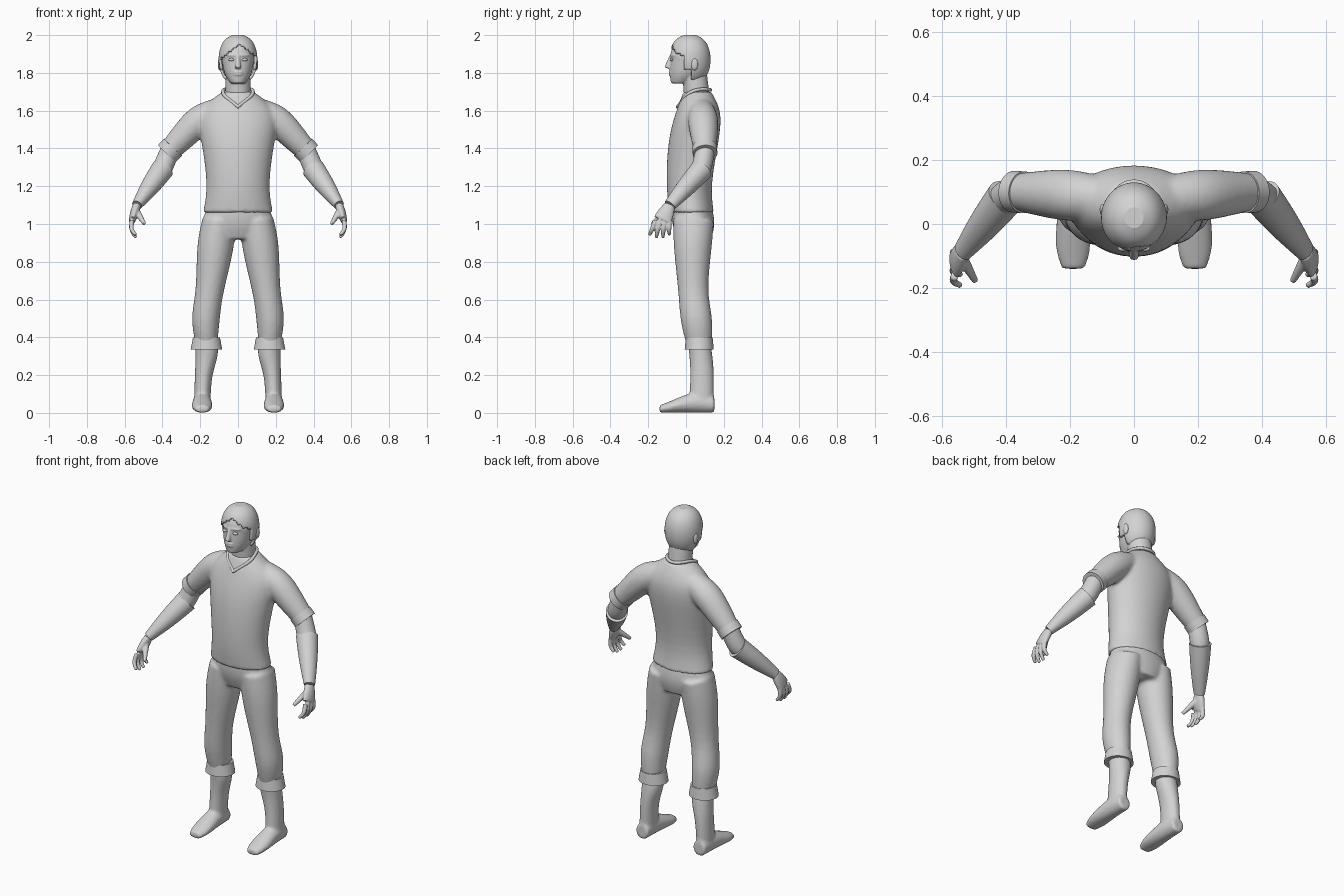
import bpy, bmesh, math
from mathutils import Vector

cube = bpy.data.objects.get("Cube")
if cube:
    bpy.data.objects.remove(cube)

grey = bpy.data.materials.new("plain_grey")
grey.use_nodes = True
tone = (.65, .65, .65, 1)
grey.diffuse_color = tone
grey.node_tree.nodes["Principled BSDF"].inputs["Base Color"].default_value = tone

X, Y, Z = Vector((1, 0, 0)), Vector((0, 1, 0)), Vector((0, 0, 1))
SIDES = 16


def at(x, y, z):
    return Vector((x, y, z))


def loft(bm, rings, side=1, axis=None, ref=Y):
    """Skin elliptical rings given as (centre, radius along ref, radius across)."""
    crease = bm.edges.layers.float.get("crease_edge")
    if crease is None:
        crease = bm.edges.layers.float.new("crease_edge")
    centres = [Vector((ring[0].x * side, ring[0].y, ring[0].z)) for ring in rings]
    last = len(rings) - 1
    loops = []
    for i, (centre, ring) in enumerate(zip(centres, rings)):
        before, after = centres[max(i - 1, 0)], centres[min(i + 1, last)]
        tangent = axis or (after - before).normalized()
        along = (ref - tangent * ref.dot(tangent)).normalized()
        across = along.cross(tangent)
        angles = [math.tau * k / SIDES for k in range(SIDES)]
        loops.append([bm.verts.new(centre + along * math.sin(a) * ring[1]
                                   + across * math.cos(a) * ring[-1]) for a in angles])
    for lower, upper in zip(loops, loops[1:]):
        for k in range(SIDES):
            bm.faces.new((lower[k - 1], lower[k], upper[k], upper[k - 1]))
    # Flat ends keep a crisp rim
    for end in (loops[0], loops[-1]):
        for edge in bm.faces.new(end).edges:
            edge[crease] = 1
            edge.smooth = False


def ball(bm, centre, *scale):
    made = bmesh.ops.create_uvsphere(bm, u_segments=SIDES, v_segments=SIDES, radius=1)
    for vert in made["verts"]:
        vert.co = centre + vert.co * Vector(scale)


def finish(bm, name, voxel=None, mirror=False):
    """Turn the lofts into one rounded object, fused when voxel is given."""
    bmesh.ops.recalc_face_normals(bm, faces=bm.faces[:])
    for face in bm.faces:
        face.smooth = True
    mesh = bpy.data.meshes.new(name)
    bm.to_mesh(mesh)
    bm.free()
    mesh.materials.append(grey)
    part = bpy.data.objects.new(name, mesh)
    bpy.context.collection.objects.link(part)
    rounding = part.modifiers.new("Rounding", "SUBSURF")
    rounding.levels = rounding.render_levels = 2
    if voxel:
        fuse = part.modifiers.new("Fuse", "REMESH")
        fuse.mode = "VOXEL"
        fuse.voxel_size = voxel
        fuse.use_smooth_shade = True
        part.modifiers.new("Relax", "SMOOTH").iterations = 3
    if mirror:
        part.modifiers.new("Mirror", "MIRROR")
    return part


# Joints of the left limbs
collarbone = at(.1, .08, 1.6)
shoulder = at(.2, .09, 1.56)
sleeve_end = at(.36, .1, 1.39)
elbow = at(.4, .085, 1.29)
wrist = at(.535, -.085, 1.1)
knuckles = at(.56, -.125, 1.02)
hip = at(.1, .04, 1.02)
thigh = at(.12, .035, .88)
knee = at(.15, .035, .64)
calf = at(.175, .055, .5)
trouser_end = at(.167, .07, .37)
ankle = at(.185, .087, .2)
heel = at(.19, .08, .04)

# Shirt: torso and both short sleeves
bm = bmesh.new()
hem, waist, chest = at(0, .03, 1.06), at(0, .01, 1.2), at(0, .04, 1.45)
yoke, throat = at(0, .07, 1.6), at(0, .06, 1.7)
loft(bm, [(hem, .12, .19), (waist, .12, .16), (chest, .14, .2),
          (yoke, .125, .23), (throat, .075, .085)], axis=Z)
for side in (1, -1):
    loft(bm, [(collarbone, .07), (shoulder, .085),
              (shoulder.lerp(sleeve_end, .5), .075), (sleeve_end, .06)], side)
finish(bm, "shirt", voxel=.011)

# Rolled sleeve ends
bm = bmesh.new()
loft(bm, [(shoulder.lerp(sleeve_end, t), .067) for t in (.9, 1.1)])
finish(bm, "sleeve_cuff", mirror=True)

# Neckline trim with a pointed front
curve = bpy.data.curves.new("collar", "CURVE")
curve.dimensions = "3D"
curve.bevel_depth = .009
front, left, back = at(0, -.045, 1.62), at(.08, .03, 1.7), at(0, .13, 1.71)
right = left * Vector((-1, 1, 1))
spline = curve.splines.new("BEZIER")
spline.bezier_points.add(3)
spline.use_cyclic_u = True
for point, spot in zip(spline.bezier_points, (front, left, back, right)):
    point.co = spot
    kind = "VECTOR" if spot is front else "AUTO"
    point.handle_left_type = point.handle_right_type = kind
curve.materials.append(grey)
bpy.context.collection.objects.link(bpy.data.objects.new("collar", curve))

# Arm: bare elbow, then the covered forearm
bm = bmesh.new()
loft(bm, [(sleeve_end, .052), (elbow, .056), (elbow.lerp(wrist, .2), .05)])
finish(bm, "elbow", mirror=True)
bm = bmesh.new()
loft(bm, [(elbow, .062), (elbow.lerp(wrist, .5), .053), (wrist, .034, .028)])
finish(bm, "forearm", mirror=True)

# Hand: palm, four curled fingers and a thumb
bm = bmesh.new()
loft(bm, [(wrist, .03, .022), (wrist.lerp(knuckles, .5), .045, .026),
          (knuckles, .05, .018)])
for finger in range(4):
    spread = (finger - 1.5) * .025
    base = knuckles + Y * spread
    middle = base + at(.01, spread * .2 - .01, -.05)
    tip = base + at(-.02, spread * .4 - .015, abs(spread) * .6 - .1)
    loft(bm, [(base, .013), (middle, .013), (tip, .009)])
thumb_base, thumb_tip = wrist.lerp(knuckles, .3), at(.495, -.18, 1)
loft(bm, [(thumb_base, .02), (thumb_base.lerp(thumb_tip, .5), .016), (thumb_tip, .01)])
finish(bm, "hand", voxel=.005, mirror=True)

# Trousers: hips and both legs
bm = bmesh.new()
loft(bm, [(at(0, .03, 1.09), .11, .17), (at(0, .04, 1), .12, .2),
          (at(0, .045, .92), .09, .14)], axis=Z)
for side in (1, -1):
    loft(bm, [(hip, .11, .09), (thigh, .105), (knee, .075, .07),
              (calf, .09, .08), (trouser_end, .07, .06)], side)
finish(bm, "trousers", voxel=.011)

# Turned-up trouser ends
bm = bmesh.new()
loft(bm, [(trouser_end + Z * .03, .073), (trouser_end - Z * .035, .079, .086)], axis=-Z)
finish(bm, "trouser_cuff", mirror=True)

# Boots: shaft, and a foot whose sole stays on the ground
bm = bmesh.new()
loft(bm, [(trouser_end, .06), (at(.163, .08, .3), .063), (ankle, .063, .044),
          (heel, .067, .045)], axis=-Z)
foot = [(.15, .04, .045), (.06, .05, .06), (-.02, .055, .045),
        (-.09, .057, .03), (-.14, .036, .02)]
loft(bm, [(at(heel.x, y, height), width, height) for y, width, height in foot],
     axis=-Y, ref=X)
finish(bm, "boot", voxel=.009, mirror=True)

# Head, neck and facial features
bm = bmesh.new()
loft(bm, [(at(0, .06, 1.65), .07), (at(0, .045, 1.8), .067)], axis=Z)
ball(bm, at(0, .012, 1.885), .09, .097, .1)
loft(bm, [(at(0, .01, 1.87), .095, .087), (at(0, 0, 1.79), .09, .076),
          (at(0, -.03, 1.745), .05, .04)], axis=Z)
loft(bm, [(at(0, -.08, 1.885), .01), (at(0, -.1, 1.825), .016)])
ball(bm, at(0, -.05, 1.893), .065, .037, .012)
for lip in (1.792, 1.805):
    ball(bm, at(0, -.08, lip), .027, .012, .007)
for side in (1, -1):
    ball(bm, at(side * .096, .045, 1.845), .012, .02, .034)
finish(bm, "head", voxel=.005)

# Eyes
bm = bmesh.new()
ball(bm, at(.035, -.076, 1.87), .016, .01, .008)
finish(bm, "eye", mirror=True)

# Hair: a rounded cap trimmed along the hairline
bm = bmesh.new()
crown = at(0, .02, 1.87)
rings = []
for degrees in range(-80, 81, 20):
    angle = math.radians(degrees)
    size = .107 * math.cos(angle) ** .7
    rings.append((crown + Z * .125 * math.sin(angle), size, size * .93))
loft(bm, rings, axis=Z)
hair = finish(bm, "hair")
bm = bmesh.new()
bm.from_object(hair, bpy.context.evaluated_depsgraph_get())


def hairline(spot):
    if spot.y > .03:
        return 1.765
    if spot.y > -.01:
        return 1.82
    return 1.95 - .75 * abs(spot.x - .01)


middles = [(face, face.calc_center_median()) for face in bm.faces]
bare = [face for face, middle in middles if middle.z < hairline(middle)]
bmesh.ops.delete(bm, geom=bare, context="FACES")
bm.to_mesh(hair.data)
bm.free()
hair.modifiers.clear()
thick = hair.modifiers.new("Thickness", "SOLIDIFY")
thick.thickness = .014
thick.offset = 0
